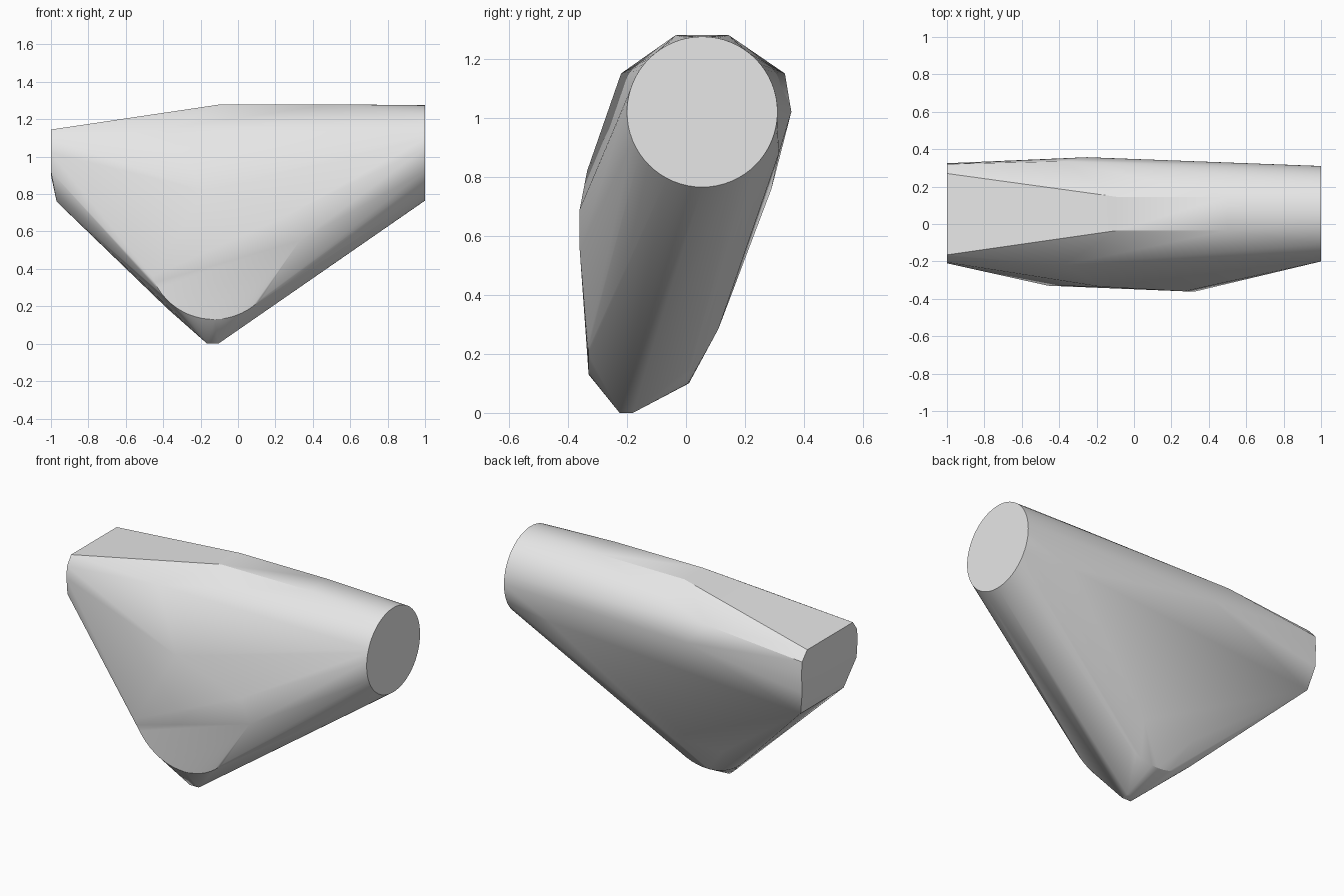
import bpy, bmesh
from math import sin, cos, radians

old = bpy.data.objects.get("Cube")
if old:
    bpy.data.objects.remove(old, do_unlink=True)

grey = bpy.data.materials.new("plain_grey")
grey.use_nodes = True
colour = (0.8, 0.8, 0.8, 1)
grey.diffuse_color = colour
for node in grey.node_tree.nodes:
    if node.type == 'BSDF_PRINCIPLED':
        node.inputs["Base Color"].default_value = colour


def arc(centre, radius, start, end, steps):
    """Points of an arc as (horizontal, height) pairs, angles in degrees."""
    for i in range(steps + 1):
        a = radians(start + (end - start) * i / steps)
        yield centre[0] + radius * cos(a), centre[1] + radius * sin(a)


points = []

# Round end on the left side
points += [(1, y, z) for y, z in arc((0.055, 1.02), 0.255, 0, 354.375, 63)]

# Faceted end on the right side
points += [(-1, y, z) for y, z in [(-0.165, 1.145), (0.27, 1.145), (-0.205, 1.09),
                                  (0.32, 1.09), (-0.21, 1.02), (0.325, 1.02),
                                  (-0.2, 0.92), (0.32, 0.9)]]
points += [(-0.97, -0.12, 0.76), (-0.97, 0.29, 0.76)]

# Flat top ridge
points += [(x, y, 1.28) for x in (-0.09, 0.5) for y in (-0.035, 0.145)]

# Upper shoulders and back bulge
points += [(-0.38, -0.22, 1.15), (-0.38, 0.335, 1.15),
           (-0.25, 0.357, 1.02), (0.7, 0.315, 0.88)]

# Front face: rounded lower rim and upper corners
points += [(x, -0.33, z) for x, z in arc((-0.13, 0.48), 0.35, 200, 318, 20)]
points += [(0.33, -0.36, 0.55), (0.27, -0.36, 0.69), (-0.18, -0.335, 0.82)]

# Back lower rim
points += [(-0.32, 0.11, 0.285), (0.02, 0.11, 0.285)]
points += [(x, 0.01, z) for x, z in arc((-0.15, 0.44), 0.34, 222, 302, 12)]

# Blunt bottom tip
points += [(x, y, 0) for x in (-0.165, -0.105) for y in (-0.225, -0.18)]

# Wrap everything in one convex skin
bm = bmesh.new()
for p in points:
    bm.verts.new(p)
bmesh.ops.convex_hull(bm, input=bm.verts[:])
bmesh.ops.delete(bm, geom=[v for v in bm.verts if not v.link_faces], context='VERTS')
bmesh.ops.dissolve_limit(bm, angle_limit=radians(0.5), verts=bm.verts[:], edges=bm.edges[:])
bmesh.ops.recalc_face_normals(bm, faces=bm.faces[:])
mesh = bpy.data.meshes.new("wedge_body")
bm.to_mesh(mesh)
bm.free()
mesh.materials.append(grey)

body = bpy.data.objects.new("wedge_body", mesh)
bpy.context.collection.objects.link(body)
bpy.ops.object.select_all(action='DESELECT')
body.select_set(True)
bpy.context.view_layer.objects.active = body
bpy.ops.object.shade_smooth_by_angle(angle=radians(30))
